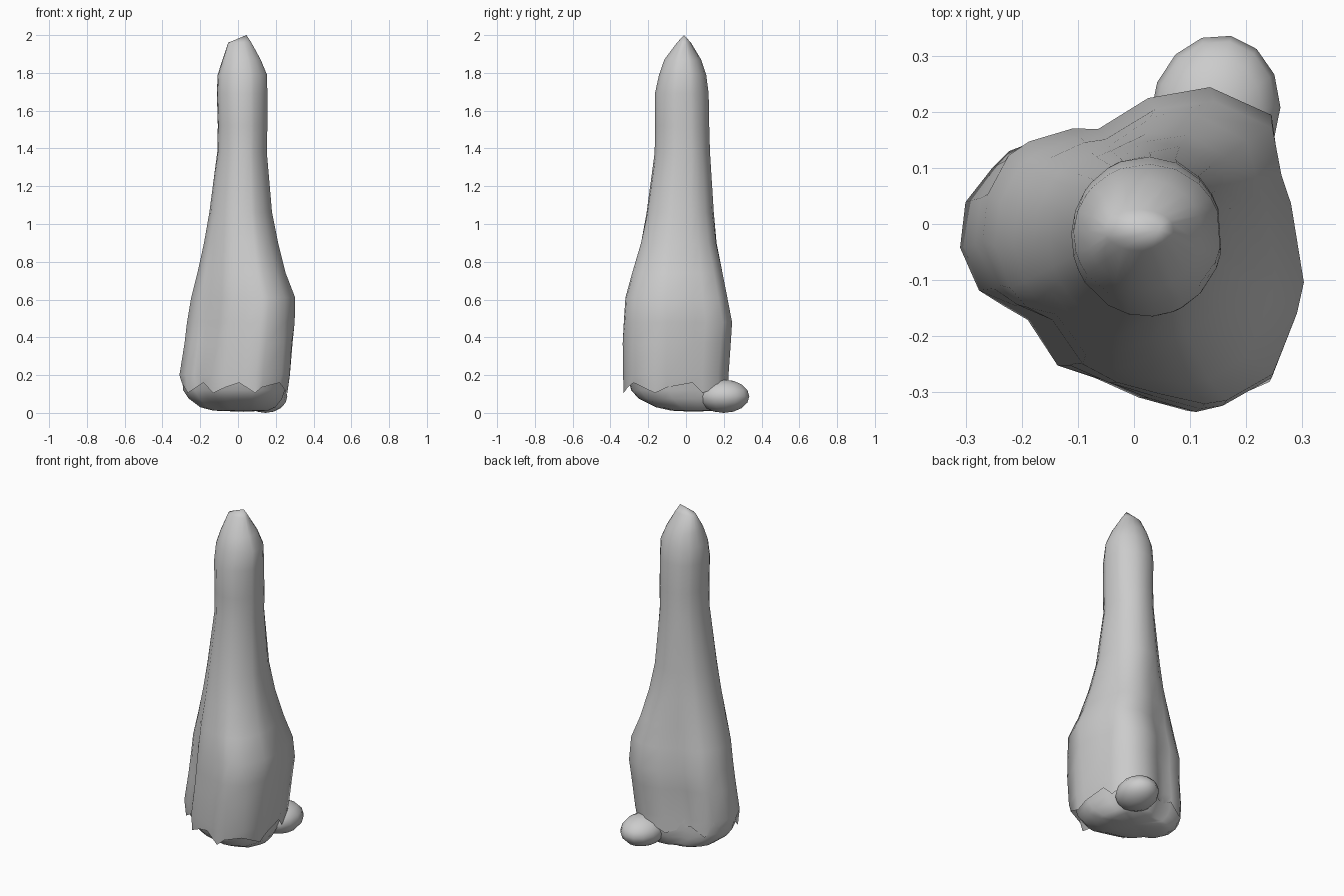
import bpy, bmesh, math

if "Cube" in bpy.data.objects:
    bpy.data.objects.remove(bpy.data.objects["Cube"])

# Footprint of the cloak seen from above, counter-clockwise
OUTLINE = [(-.31, -.03), (-.275, -.11), (-.24, -.145), (-.185, -.165), (-.13, -.25),
           (-.065, -.285), (.02, -.31), (.11, -.335), (.155, -.33), (.25, -.28),
           (.295, -.16), (.308, -.1), (.28, .05), (.262, .105), (.25, .2),
           (.13, .25), (.01, .228), (-.085, .17), (-.135, .172), (-.22, .15),
           (-.26, .125), (-.30, .055)]
N = len(OUTLINE)


def ring(z, x0, x1, y0, y1, blend):
    """Cross-section fitted to a box; blend goes from ellipse (0) to footprint (1)."""
    pts = []
    for ox, oy in OUTLINE:
        u, v = ox / .31, (oy + .0425) / .2925
        a = math.atan2(v, u)
        u = u * blend + math.cos(a) * (1 - blend)
        v = v * blend + math.sin(a) * (1 - blend)
        pts.append([(x0 + x1) / 2 + u * (x1 - x0) / 2,
                    (y0 + y1) / 2 + v * (y1 - y0) / 2, z])
    return pts


def loft(name, rings, tip=None, start_tip=None):
    bm = bmesh.new()
    loops = [[bm.verts.new(p) for p in r] for r in rings]
    for a, b in zip(loops, loops[1:]):
        for i in range(N):
            j = (i + 1) % N
            bm.faces.new((a[i], a[j], b[j], b[i]))
    for point, loop in ((tip, loops[-1]), (start_tip, loops[0])):
        if point:
            v = bm.verts.new(point)
            for i in range(N):
                bm.faces.new((loop[i], loop[(i + 1) % N], v))
    bmesh.ops.recalc_face_normals(bm, faces=bm.faces)
    mesh = bpy.data.meshes.new(name)
    bm.to_mesh(mesh)
    bm.free()
    mesh.shade_smooth()
    ob = bpy.data.objects.new(name, mesh)
    bpy.context.collection.objects.link(ob)
    return ob


# Hooded cloak, from the ragged hem up to the pointed hood
specs = [(.13, -.298, .275, -.33, .225, 1), (.2, -.31, .288, -.333, .225, 1),
         (.37, -.283, .298, -.335, .237, 1), (.48, -.27, .302, -.33, .245, .95),
         (.61, -.248, .305, -.323, .222, .85), (.74, -.215, .255, -.29, .2, .65),
         (.9, -.18, .215, -.245, .168, .4), (1.06, -.152, .183, -.212, .15, .2),
         (1.38, -.11, .155, -.166, .127, 0), (1.52, -.107, .158, -.165, .123, 0),
         (1.69, -.112, .158, -.165, .12, 0), (1.79, -.108, .156, -.143, .107, 0),
         (1.87, -.082, .122, -.115, .08, 0), (1.96, -.052, .072, -.048, .026, 0)]
rings = [ring(*s) for s in specs]
for level, strength in ((0, .05), (1, .04), (2, .025)):      # folds fade upward
    for i, p in enumerate(rings[level]):
        if i % 3 == 2:
            p[0] *= 1 - strength
            p[1] *= 1 - strength
for i, p in enumerate(rings[0]):
    p[2] += (.03, -.025, .005)[i % 3]
loft("hooded_cloak", rings, tip=(.045, -.01, 2.0))

# Rounded base showing below the hem
base = [ring(.012, -.13, .16, -.08, .16, .8), ring(.03, -.2, .2, -.16, .18, .9),
        ring(.075, -.26, .235, -.25, .2, 1), ring(.12, -.29, .25, -.29, .21, 1),
        ring(.2, -.298, .265, -.31, .21, 1)]
loft("rounded_base", base, start_tip=(.03, .04, .006))


# Foot poking out at the back
def blob(name, loc, size, turn):
    bpy.ops.mesh.primitive_uv_sphere_add(segments=14, ring_count=8, location=loc)
    ob = bpy.context.object
    ob.name = name
    ob.scale = size
    ob.rotation_euler = (0, 0, turn)
    bpy.ops.object.shade_smooth()


blob("back_foot", (.145, .2, .088), (.115, .138, .088), -.2)
